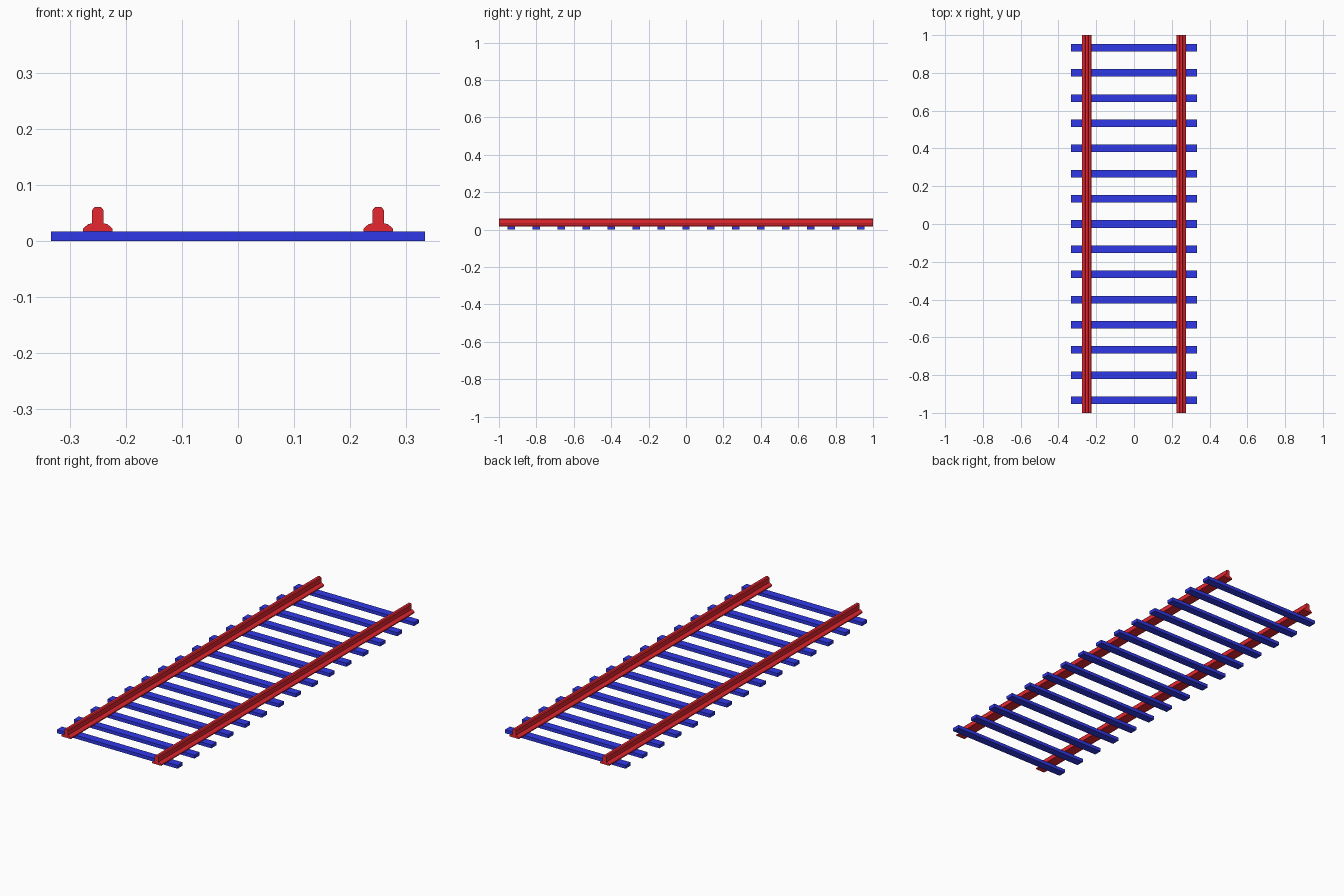
import bpy, bmesh

if "Cube" in bpy.data.objects:
    bpy.data.objects.remove(bpy.data.objects["Cube"])

def material(name, color):
    m = bpy.data.materials.new(name)
    m.diffuse_color = color
    m.use_nodes = True
    m.node_tree.nodes["Principled BSDF"].inputs["Base Color"].default_value = m.diffuse_color
    return m

red = material("rail_red", (0.8, 0.02, 0.03, 1))
blue = material("sleeper_blue", (0.03, 0.04, 0.8, 1))

def add_object(name, bm, mat):
    bmesh.ops.recalc_face_normals(bm, faces=bm.faces)
    mesh = bpy.data.meshes.new(name)
    bm.to_mesh(mesh)
    bm.free()
    mesh.materials.append(mat)
    ob = bpy.data.objects.new(name, mesh)
    bpy.context.collection.objects.link(ob)
    return ob

# Half of the rail section (x, z): foot, sloped shoulder, upright, chamfered top
half = [(0.026, 0.017), (0.026, 0.022), (0.017, 0.030), (0.010, 0.031),
        (0.010, 0.055), (0.006, 0.060)]
section = half + [(-x, z) for x, z in reversed(half)]

# Rails: section extruded along the track
for name, cx in (("left_rail", -0.25), ("right_rail", 0.25)):
    bm = bmesh.new()
    face = bm.faces.new([bm.verts.new((cx + x, -1, z)) for x, z in section])
    ext = bmesh.ops.extrude_face_region(bm, geom=[face], use_keep_orig=True)
    moved = [g for g in ext["geom"] if isinstance(g, bmesh.types.BMVert)]
    bmesh.ops.translate(bm, verts=moved, vec=(0, 2, 0))
    add_object(name, bm, red)

# Sleepers: evenly spaced cross boards
COUNT, PITCH = 15, 2 / 15
for i in range(COUNT):
    bm = bmesh.new()
    bmesh.ops.create_cube(bm, size=1)
    bmesh.ops.scale(bm, verts=bm.verts, vec=(0.667, 0.04, 0.017))
    ob = add_object(f"sleeper_{i + 1:02d}", bm, blue)
    ob.location = (0, (i - (COUNT - 1) / 2) * PITCH, 0.0085)
